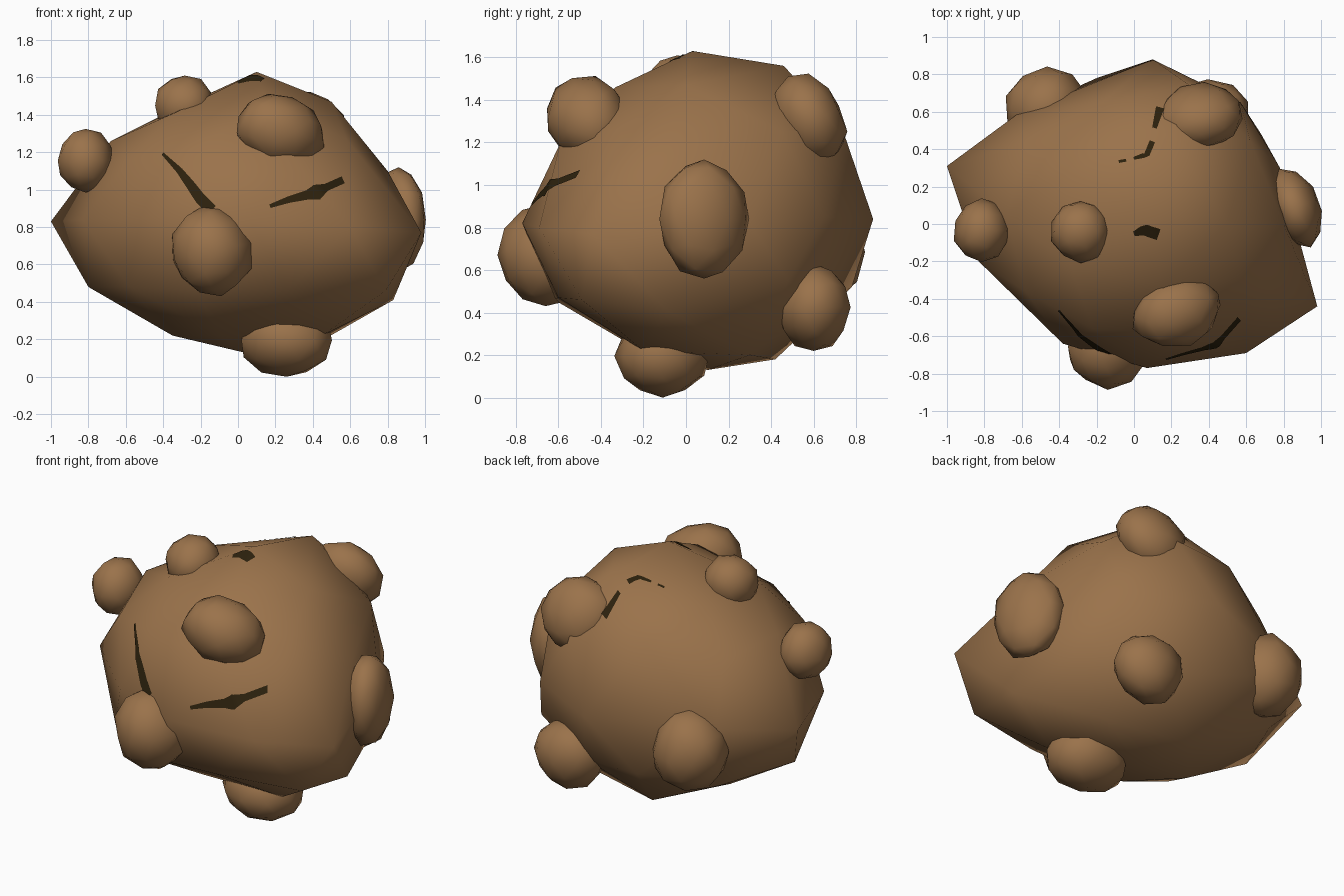
import bpy, bmesh, math, random
from mathutils import Vector, Matrix
from mathutils.bvhtree import BVHTree

if "Cube" in bpy.data.objects:
    bpy.data.objects.remove(bpy.data.objects["Cube"])

random.seed(4)


def material(name, rgb):
    m = bpy.data.materials.new(name)
    m.diffuse_color = (*rgb, 1)
    m.use_nodes = True
    m.node_tree.nodes["Principled BSDF"].inputs["Base Color"].default_value = m.diffuse_color
    return m


STONE = material("brown stone", (0.325, 0.17, 0.07))
DARK = material("dark crack", (0.025, 0.015, 0.004))


def finish(name, bm, mat):
    bmesh.ops.recalc_face_normals(bm, faces=bm.faces)
    for f in bm.faces:
        f.smooth = True
    me = bpy.data.meshes.new(name)
    bm.to_mesh(me)
    me.materials.append(mat)
    ob = bpy.data.objects.new(name, me)
    bpy.context.collection.objects.link(ob)
    return ob


def icosphere():
    bm = bmesh.new()
    bmesh.ops.create_icosphere(bm, subdivisions=2, radius=1)
    return bm


# Main boulder: an icosphere whose vertex rings (bottom to top,
# counter-clockwise from +x) are pulled to an uneven outline
rings = [
    [(.03, .1, .13)],
    [(.46, .3, .2), (-.06, .42, .18), (-.35, .05, .22), (-.1, -.21, .22), (.45, -.2, .22)],
    [(.83, -.09, .41), (.28, .62, .43), (-.6, .5, .45), (-.58, -.4, .48), (.27, -.6, .47)],
    [(.68, .48, .55), (-.2, .78, .52), (-.8, .05, .48), (-.22, -.62, .46), (.79, -.49, .46)],
    [(.78, .3, .82), (.57, .65, .85), (.1, .88, .84), (-.62, .59, .84), (-1, .31, .83),
     (-.83, -.2, .84), (-.38, -.64, .85), (.07, -.77, .82), (.6, -.69, .8), (.98, -.44, .77)],
    [(.8, 0, 1.1), (.3, .74, 1.25), (-.57, .44, 1.2), (-.58, -.36, 1.16), (.27, -.59, 1.2)],
    [(.62, .45, 1.25), (-.17, .65, 1.29), (-.68, .05, 1.26), (-.22, -.56, 1.22), (.58, -.3, 1.27)],
    [(.5, 0, 1.47), (.2, .46, 1.56), (-.36, .28, 1.42), (-.34, -.22, 1.41), (.15, -.33, 1.46)],
    [(.1, .03, 1.63)],
]

body = icosphere()
order = sorted(body.verts, key=lambda v: (
    round(v.co.z, 2) + 0.0, round(math.degrees(math.atan2(v.co.y, v.co.x))) % 360))
targets = [p for ring in rings for p in ring]
for v, p in zip(order, targets):
    v.co = p
bmesh.ops.recalc_face_normals(body, faces=body.faces)
tree = BVHTree.FromBMesh(body)
finish("boulder", body, STONE)

# Round lumps: name, centre, radii, tilt in degrees
lumps = [
    ("top_lump", (-.285, -.04, 1.45), (.16, .165, .16), (0, 0, 0)),
    ("left_lump", (-.815, -.035, 1.155), (.15, .17, .17), (0, 0, 0)),
    ("front_upper_lump", (.23, -.465, 1.31), (.255, .19, .195), (0, 20, 22)),
    ("front_lower_lump", (-.14, -.66, .67), (.215, .22, .245), (0, -12, 0)),
    ("bottom_lump", (.26, -.11, .195), (.245, .22, .195), (0, 0, 0)),
    ("right_lump", (.86, .085, .84), (.135, .22, .28), (0, 0, 22)),
    ("back_upper_lump", (.345, .57, 1.305), (.235, .17, .225), (24, 0, 10)),
    ("back_lower_lump", (.395, .6, .425), (.22, .17, .205), (0, 0, 0)),
    ("back_left_lump", (-.465, .61, .685), (.225, .23, .255), (0, 0, 0)),
]
for name, centre, radii, tilt in lumps:
    bm = icosphere()
    rot = Matrix.Identity(3)
    for angle, axis in zip(tilt, "XYZ"):
        rot = Matrix.Rotation(math.radians(angle), 3, axis) @ rot
    for v in bm.verts:
        k = 1 if abs(v.co.z) > .99 else random.uniform(.96, 1.05)
        v.co = Vector(centre) + rot @ Vector([c * r * k for c, r in zip(v.co, radii)])
    finish(name, bm, STONE)


# Cracks: thin ribbons laid on the boulder; points are (u, v, width)
def crack(name, points, side):
    bm = bmesh.new()
    rows = []
    for i in range(len(points) - 1):
        a, b = Vector(points[i]), Vector(points[i + 1])
        for s in range(4 + (i == len(points) - 2)):
            p = a.lerp(b, s / 4)
            d = (b - a).xy.normalized()
            row = []
            for t in (-.5, -.25, 0, .25, .5):
                u, w = p.x - d.y * t * p.z, p.y + d.x * t * p.z
                if side == "front":
                    hit, n, _, _ = tree.ray_cast(Vector((u, -3, w)), Vector((0, 1, 0)))
                else:
                    hit, n, _, _ = tree.ray_cast(Vector((u, w, 4)), Vector((0, 0, -1)))
                row.append(bm.verts.new(hit + n * .005))
            rows.append(row)
    for r, q in zip(rows, rows[1:]):
        for j in range(4):
            bm.faces.new((r[j], r[j + 1], q[j + 1], q[j]))
    ob = finish(name, bm, DARK)
    # keep the ribbon facing outward
    me = ob.data
    if sum(f.normal.dot(f.center - Vector((0, 0, .85))) for f in me.polygons) < 0:
        me.flip_normals()


crack("front_left_crack", [(-.4, 1.19, .015), (-.31, 1.1, .035), (-.25, 1.02, .05),
                           (-.2, .95, .06), (-.14, .89, .06)], "front")
crack("front_right_crack", [(.17, .91, .02), (.27, .945, .035), (.37, .97, .05),
                            (.42, .985, .085), (.47, 1.01, .04), (.56, 1.05, .04)], "front")
crack("top_crack", [(0, -.05, .025), (.06, -.03, .06), (.13, -.055, .06)], "top")
crack("back_crack_inner", [(0, .35, .015), (.07, .37, .03), (.1, .44, .03)], "top")
crack("back_crack_outer", [(.11, .51, .025), (.14, .62, .045)], "top")
crack("back_crack_tip", [(-.08, .333, .015), (-.04, .34, .015)], "top")
